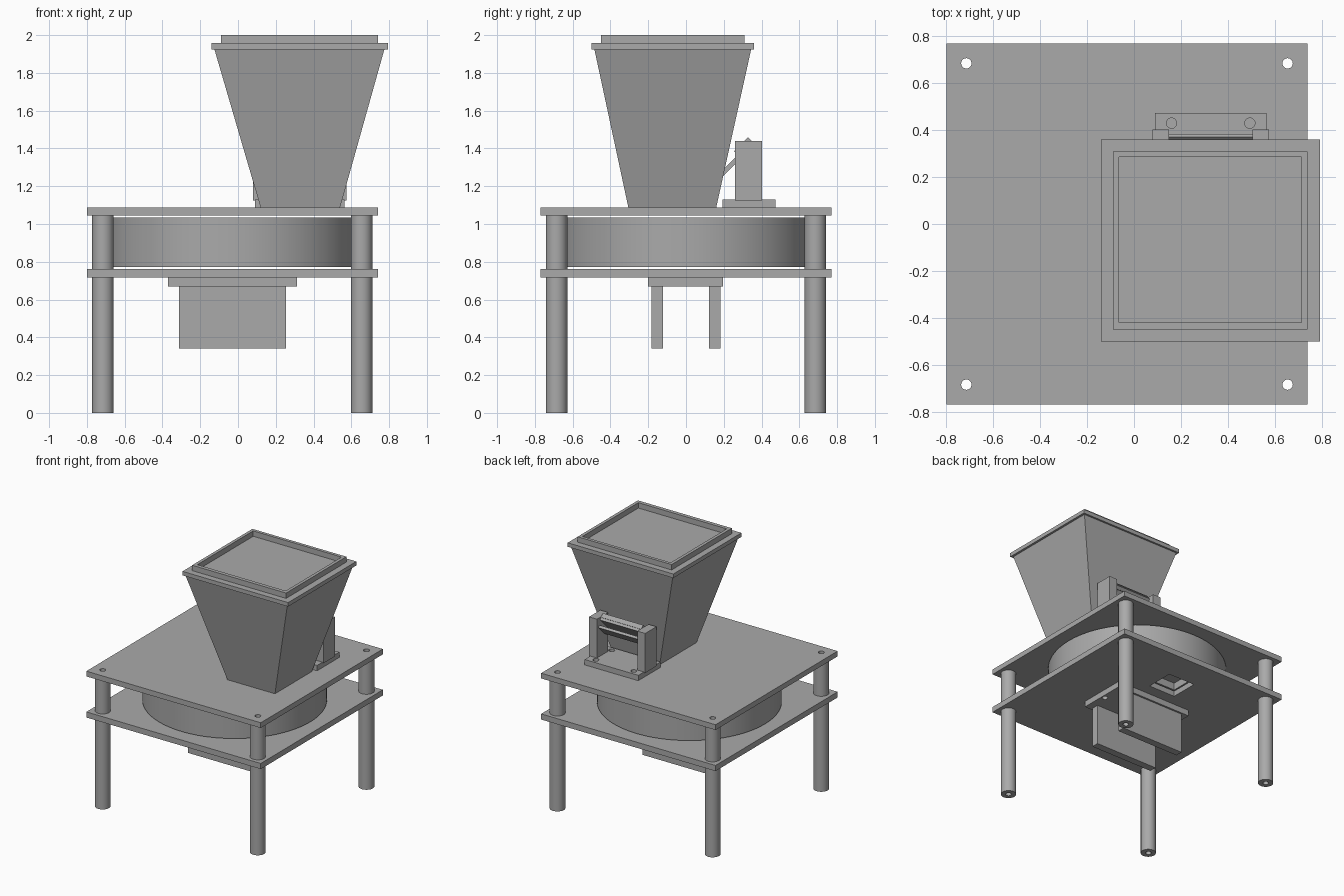
import bpy, bmesh, math

cube = bpy.data.objects.get("Cube")
if cube:
    bpy.data.objects.remove(cube)

grey = bpy.data.materials.new("plain_grey")
grey.use_nodes = True
COLOUR = (0.4, 0.4, 0.4, 1)
grey.diffuse_color = COLOUR
grey.node_tree.nodes["Principled BSDF"].inputs["Base Color"].default_value = COLOUR


def finish(name, bm):
    bmesh.ops.recalc_face_normals(bm, faces=bm.faces)
    mesh = bpy.data.meshes.new(name)
    bm.to_mesh(mesh)
    bm.free()
    obj = bpy.data.objects.new(name, mesh)
    bpy.context.collection.objects.link(obj)
    mesh.materials.append(grey)
    return obj


def loft(name, low, high, z0, z1):
    """Solid between two rectangles given as (x0, x1, y0, y1)."""
    bm = bmesh.new()
    rings = []
    for (x0, x1, y0, y1), z in ((low, z0), (high, z1)):
        rings.append([bm.verts.new((x, y, z))
                      for x, y in ((x0, y0), (x1, y0), (x1, y1), (x0, y1))])
    a, b = rings
    bm.faces.new(a)
    bm.faces.new(b)
    for i in range(4):
        j = (i + 1) % 4
        bm.faces.new((a[i], a[j], b[j], b[i]))
    return finish(name, bm)


def box(name, x0, x1, y0, y1, z0, z1):
    return loft(name, (x0, x1, y0, y1), (x0, x1, y0, y1), z0, z1)


def prism(name, profile, x0, x1):
    """Side profile of (y, z) points extruded along x."""
    bm = bmesh.new()
    face = bm.faces.new([bm.verts.new((x0, y, z)) for y, z in profile])
    new = bmesh.ops.extrude_face_region(bm, geom=[face])["geom"]
    bmesh.ops.translate(bm, vec=(x1 - x0, 0, 0),
                        verts=[v for v in new if isinstance(v, bmesh.types.BMVert)])
    return finish(name, bm)


def cylinder(name, x, y, r, z0, z1, sides=32):
    bm = bmesh.new()
    bmesh.ops.create_cone(bm, cap_ends=True, segments=sides,
                          radius1=r, radius2=r, depth=z1 - z0)
    bmesh.ops.translate(bm, vec=(x, y, (z0 + z1) / 2), verts=bm.verts)
    return finish(name, bm)


def activate(obj):
    bpy.ops.object.select_all(action='DESELECT')
    obj.select_set(True)
    bpy.context.view_layer.objects.active = obj


def cut(obj, cutter):
    mod = obj.modifiers.new("cut", 'BOOLEAN')
    mod.operation = 'DIFFERENCE'
    mod.solver = 'EXACT'
    mod.object = cutter
    activate(obj)
    bpy.ops.object.modifier_apply(modifier=mod.name)
    bpy.data.objects.remove(cutter)


def drill(obj, x, y, z0, z1, r=0.022):
    cut(obj, cylinder("drill", x, y, r, z0, z1, 24))


def smooth(obj):
    activate(obj)
    bpy.ops.object.shade_smooth_by_angle(angle=math.radians(30))


CX = -0.03

# Two square deck plates with bolt holes at the corners
top_deck = box("top_deck", -0.8, 0.74, -0.77, 0.77, 1.045, 1.087)
lower_deck = box("lower_deck", -0.8, 0.74, -0.77, 0.77, 0.717, 0.762)

# Tubular legs
for sx, side in ((1, "left"), (-1, "right")):
    for sy, end in ((-1, "front"), (1, "back")):
        x, y = CX + sx * 0.685, sy * 0.685
        leg = cylinder(f"{end}_{side}_leg", x, y, 0.057, 0, 1.045)
        drill(leg, x, y, -0.1, 1.2)
        smooth(leg)
        drill(top_deck, x, y, 0.9, 1.2)
        drill(lower_deck, x, y, 0.6, 0.9)

# Outlet opening in the lower deck, below the drum
cut(lower_deck, box("outlet", CX - 0.12, CX + 0.12, 0.29, 0.52, 0.6, 0.9))
drum = cylinder("drum", CX, 0, 0.668, 0.772, 1.035, 96)
cut(drum, box("pocket", CX - 0.12, CX + 0.12, 0.29, 0.52, 0.7, 0.83))
smooth(drum)

# Hopper, flange and raised rim
loft("hopper", (0.12, 0.54, -0.305, 0.16), (-0.125, 0.775, -0.485, 0.345), 1.087, 1.925)
box("hopper_flange", -0.14, 0.793, -0.5, 0.36, 1.925, 1.957)
rim = box("hopper_rim", -0.09, 0.74, -0.45, 0.31, 1.957, 2.0)
cut(rim, box("rim_inside", -0.065, 0.715, -0.42, 0.285, 1.9, 2.1))

# Motor bracket under the lower deck
bracket = box("motor_bracket", -0.37, 0.313, -0.2, 0.197, 0.67, 0.717)
for sx in (-1, 1):
    drill(bracket, CX + sx * 0.315, 0, 0.6, 0.7)
for sy, end in ((-1, "front"), (1, "back")):
    y = sy * 0.152
    box(f"{end}_motor_cheek", -0.313, 0.255, y - 0.03, y + 0.03, 0.34, 0.67)

# Sensor stand behind the hopper
MX = 0.327
base = box("stand_base", MX - 0.237, MX + 0.237, 0.192, 0.473, 1.087, 1.13)
for sx, side in ((1, "left"), (-1, "right")):
    for y in (0.23, 0.43):
        drill(base, MX + sx * 0.167, y, 1.095, 1.2)
    a, b = sorted((MX + sx * 0.178, MX + sx * 0.248))
    box(f"{side}_stand_post", a, b, 0.26, 0.402, 1.125, 1.44)


# Slanted strips held between the posts
def strip(name, y, z, length, thick):
    run, rise = length * math.sqrt(0.5), thick * math.sqrt(0.5)
    prism(name, ((y, z), (y - run, z - run), (y - run + rise, z - run - rise),
                 (y + rise, z - rise)), MX - 0.178, MX + 0.178)


strip("upper_strip", 0.328, 1.46, 0.105, 0.034)
strip("chute_plate", 0.345, 1.436, 0.235, 0.025)
strip("lower_strip", 0.37, 1.38, 0.11, 0.02)
